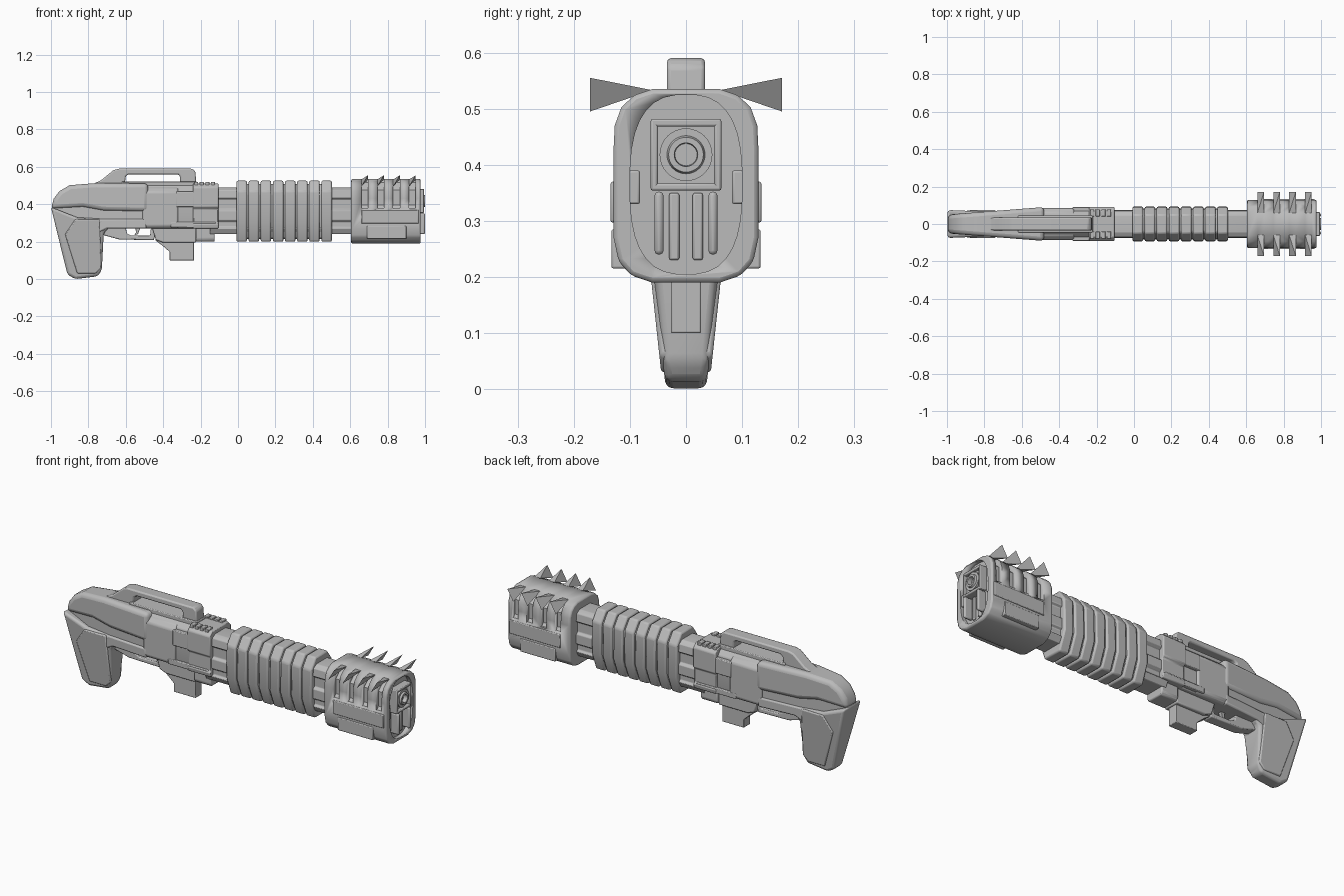
import bpy, bmesh, math
from mathutils import Vector

if "Cube" in bpy.data.objects:
    bpy.data.objects.remove(bpy.data.objects["Cube"])

mat = bpy.data.materials.new("plain grey")
mat.diffuse_color = (0.5, 0.5, 0.5, 1)
mat.use_nodes = True
mat.node_tree.nodes["Principled BSDF"].inputs["Base Color"].default_value = mat.diffuse_color


def finish(bm, name, bevel=0.0, seg=2):
    bmesh.ops.recalc_face_normals(bm, faces=bm.faces[:])
    me = bpy.data.meshes.new(name)
    bm.to_mesh(me)
    bm.free()
    me.materials.append(mat)
    ob = bpy.data.objects.new(name, me)
    bpy.context.collection.objects.link(ob)
    bpy.ops.object.select_all(action='DESELECT')
    bpy.context.view_layer.objects.active = ob
    ob.select_set(True)
    if bevel:
        m = ob.modifiers.new("bevel", 'BEVEL')
        m.width, m.segments, m.limit_method = bevel, seg, 'ANGLE'
        m.angle_limit = math.radians(28)
    bpy.ops.object.shade_smooth_by_angle(angle=math.radians(32))
    return ob


def add_prism(bm, pts, lo, hi):
    """Solid between two matched rings; lo and hi map a 2D point to 3D."""
    a = [bm.verts.new(lo(p)) for p in pts]
    b = [bm.verts.new(hi(p)) for p in pts]
    bm.faces.new(a)
    bm.faces.new(b[::-1])
    n = len(pts)
    for i in range(n):
        bm.faces.new((a[i], b[i], b[(i + 1) % n], a[(i + 1) % n]))


def side(name, pts, w, bevel=0.006, seg=2):
    """Side profile (x, z); w is the half thickness or a function of x, z."""
    f = w if callable(w) else (lambda x, z: w)
    bm = bmesh.new()
    add_prism(bm, pts, lambda p: (p[0], -f(*p), p[1]), lambda p: (p[0], f(*p), p[1]))
    return finish(bm, name, bevel, seg)


def mirror(half):
    return half + [(-y, z) for y, z in reversed(half)]


def along(name, half, spans, bevel=0.006, seg=2):
    """Mirrored cross-section (y, z) extruded along x over each span."""
    bm = bmesh.new()
    for x0, x1 in spans:
        add_prism(bm, mirror(half), lambda p: (x0, *p), lambda p: (x1, *p))
    return finish(bm, name, bevel, seg)


def boxes(name, items, bevel=0.004):
    """Boxes given as x0, x1, y0, y1, z0, z1, mirrored across y when y0 > 0."""
    bm = bmesh.new()
    for x0, x1, y0, y1, z0, z1 in items:
        for s in ((1, -1) if y0 > 0 else (1,)):
            r = [(y0 * s, z0), (y1 * s, z0), (y1 * s, z1), (y0 * s, z1)]
            add_prism(bm, r, lambda p: (x0, *p), lambda p: (x1, *p))
    return finish(bm, name, bevel)


def cut(ob, cutter):
    m = ob.modifiers.new("cut", 'BOOLEAN')
    m.object, m.solver = cutter, 'EXACT'
    bpy.context.view_layer.objects.active = ob
    for mod in list(ob.modifiers):
        bpy.ops.object.modifier_apply(modifier=mod.name)
    bpy.data.objects.remove(cutter)


# stock: upper shell, thinner core, lower bar and grip
stock_w = lambda x, z: 0.05 + 0.078 * (x + 1)
side("stock_shell", [(-1, .375), (-.985, .43), (-.955, .47), (-.90, .502), (-.76, .513), (-.48, .512),
                     (-.48, .36), (-.72, .365), (-.83, .385)], stock_w, 0.022, 3)
side("stock_core", [(-.998, .38), (-.95, .45), (-.5, .45), (-.5, .28), (-.75, .28), (-.96, .26)],
     lambda x, z: stock_w(x, z) - 0.013, 0.008)
side("stock_lower_bar", [(-.90, .28), (-.865, .322), (-.49, .322), (-.49, .27), (-.70, .27), (-.74, .25)],
     lambda x, z: stock_w(x, z) - 0.003, 0.008)
side("grip", [(-1, .385), (-.96, .22), (-.912, .025), (-.87, .0), (-.75, .015), (-.728, .05),
              (-.718, .245), (-.69, .275), (-.69, .32), (-.86, .33)],
     lambda x, z: 0.036 + 0.105 * z, 0.014, 3)
side("grip_panel", [(-.925, .24), (-.87, .32), (-.74, .32), (-.73, .06), (-.76, .03), (-.86, .03)],
     lambda x, z: 0.041 + 0.108 * z, 0.006)

# receiver
along("receiver", [(.035, .512), (.07, .475), (.075, .30), (.065, .27)], [(-.52, -.15)])
along("receiver_side_block", [(.06, .49), (.085, .465), (.085, .285), (.07, .27)], [(-.51, -.32)], 0.008)
along("receiver_front_block", [(.07, .512), (.092, .49), (.092, .385), (.08, .375), (.08, .30),
                               (.09, .295), (.085, .27)], [(-.24, -.105)], 0.005)
boxes("receiver_rail", [(-.33, -.11, .06, .09, .385, .468), (-.36, -.12, .06, .086, .275, .305)])
boxes("top_teeth", [(-.235 + i * .03, -.213 + i * .03, .04, .078, .50, .52) for i in range(4)], 0.003)

# carry handle
side("carry_handle", [(-.80, .49), (-.765, .513), (-.73, .53), (-.665, .583), (-.635, .59), (-.245, .59),
                      (-.228, .575), (-.222, .50), (-.31, .50), (-.31, .55), (-.32, .56), (-.585, .56),
                      (-.60, .55), (-.607, .49)], 0.034, 0.008)
boxes("handle_base", [(-.62, -.22, -.045, .045, .49, .522)])

# trigger guard, trigger and lower housing
side("trigger_guard", [(-.72, .28), (-.72, .235), (-.635, .212), (-.45, .208), (-.43, .28), (-.465, .28),
                       (-.47, .232), (-.57, .232), (-.595, .245), (-.60, .28)], 0.028, 0.005)
side("trigger", [(-.55, .28), (-.545, .25), (-.555, .235), (-.535, .24), (-.52, .28)], 0.01, 0.002)
side("magazine", [(-.44, .28), (-.44, .205), (-.405, .18), (-.365, .145), (-.365, .10), (-.235, .10),
                  (-.235, .28)], 0.027, 0.003)
side("magazine_housing", [(-.46, .28), (-.44, .21), (-.40, .195), (-.225, .195), (-.225, .28)], 0.045)
along("under_rail", [(.055, .28), (.055, .215), (.045, .20)], [(-.225, -.125)])

# barrel core and ribbed foregrip
along("barrel_core", [(.045, .49), (.07, .475), (.075, .435), (.062, .425), (.062, .375), (.075, .365),
                      (.075, .315), (.062, .305), (.062, .28), (.072, .27), (.055, .24)],
      [(-.15, .65)], 0.003)
along("foregrip_core", [(.045, .508), (.08, .46), (.082, .305), (.048, .215)], [(.01, .49)], 0.01)
along("foregrip_ribs", [(.05, .526), (.09, .47), (.093, .30), (.055, .2)],
      [(i * .0648 - .008, i * .0648 + .048) for i in range(8)], 0.008)

# muzzle head with slots and front recess
head = along("muzzle_head", [(.06, .535), (.092, .524), (.115, .503), (.127, .47), (.129, .43), (.129, .27),
                             (.12, .228), (.098, .203), (.06, .19)], [(.605, .977)], 0.008)
slots_x = [.66 + i * .085 for i in range(4)]
bm = bmesh.new()
slot = [(.2, .38), (.118, .38), (.106, .395), (.106, .475), (.06, .517), (.06, .6), (.2, .6)]
for x in slots_x:
    for s in (1, -1):
        add_prism(bm, [(y * s, z) for y, z in slot], lambda p: (x, *p), lambda p: (x + .035, *p))
cut(head, finish(bm, "slot_cutter"))
bm = bmesh.new()
oval = [(.1 * math.copysign(abs(math.cos(a)) ** .75, math.cos(a)),
         .365 + .16 * math.copysign(abs(math.sin(a)) ** .75, math.sin(a)))
        for a in [math.tau * (i + .5) / 32 for i in range(32)]]
add_prism(bm, oval, lambda p: (.955, *p), lambda p: (1.1, *p))
cut(head, finish(bm, "recess_cutter"))
bpy.context.view_layer.objects.active = head
bpy.ops.object.shade_smooth_by_angle(angle=math.radians(32))
boxes("head_side_plate", [(.66, .965, .11, .1345, .297, .37)])
boxes("head_lower_panel", [(.69, .90, .10, .133, .215, .285)])
boxes("head_face_lugs", [(.94, .972, .082, .105, .33, .39), (.94, .966, .012, .03, .23, .35)])

# twisted spikes above the slots
bm = bmesh.new()
for x in slots_x:
    for s in (1, -1):
        v = [bm.verts.new(c) for c in ((x, .06 * s, .533), (x + .035, .06 * s, .533),
                                       (x, .171 * s, .495), (x + .035, .171 * s, .555))]
        for f in ((0, 1, 2), (0, 1, 3), (0, 2, 3), (1, 2, 3)):
            bm.faces.new([v[i] for i in f])
finish(bm, "head_spikes")

# muzzle frame, nozzle and prongs
boxes("muzzle_frame", [(.93, .995, .05, .063, .355, .48), (.93, .995, -.063, .063, .468, .482),
                       (.93, .995, -.063, .063, .354, .367), (.93, .978, -.06, .06, .36, .475)])
bm = bmesh.new()
prof = [(.96, .047), (.99, .047), (.99, .034), (1.0, .031), (1.0, .021), (.965, .019), (.965, 0)]
ring = [bm.verts.new((x, 0, .418 + r)) for x, r in prof]
edges = [bm.edges.new(ring[i:i + 2]) for i in range(len(ring) - 1)]
bmesh.ops.spin(bm, geom=ring + edges, cent=Vector((0, 0, .418)), axis=Vector((1, 0, 0)),
               angle=math.tau, steps=32)
bmesh.ops.remove_doubles(bm, verts=bm.verts[:], dist=1e-5)
finish(bm, "muzzle_nozzle")
boxes("muzzle_prongs", [(.94, 1.0, .04, .056, .24, .352)], 0.007)
